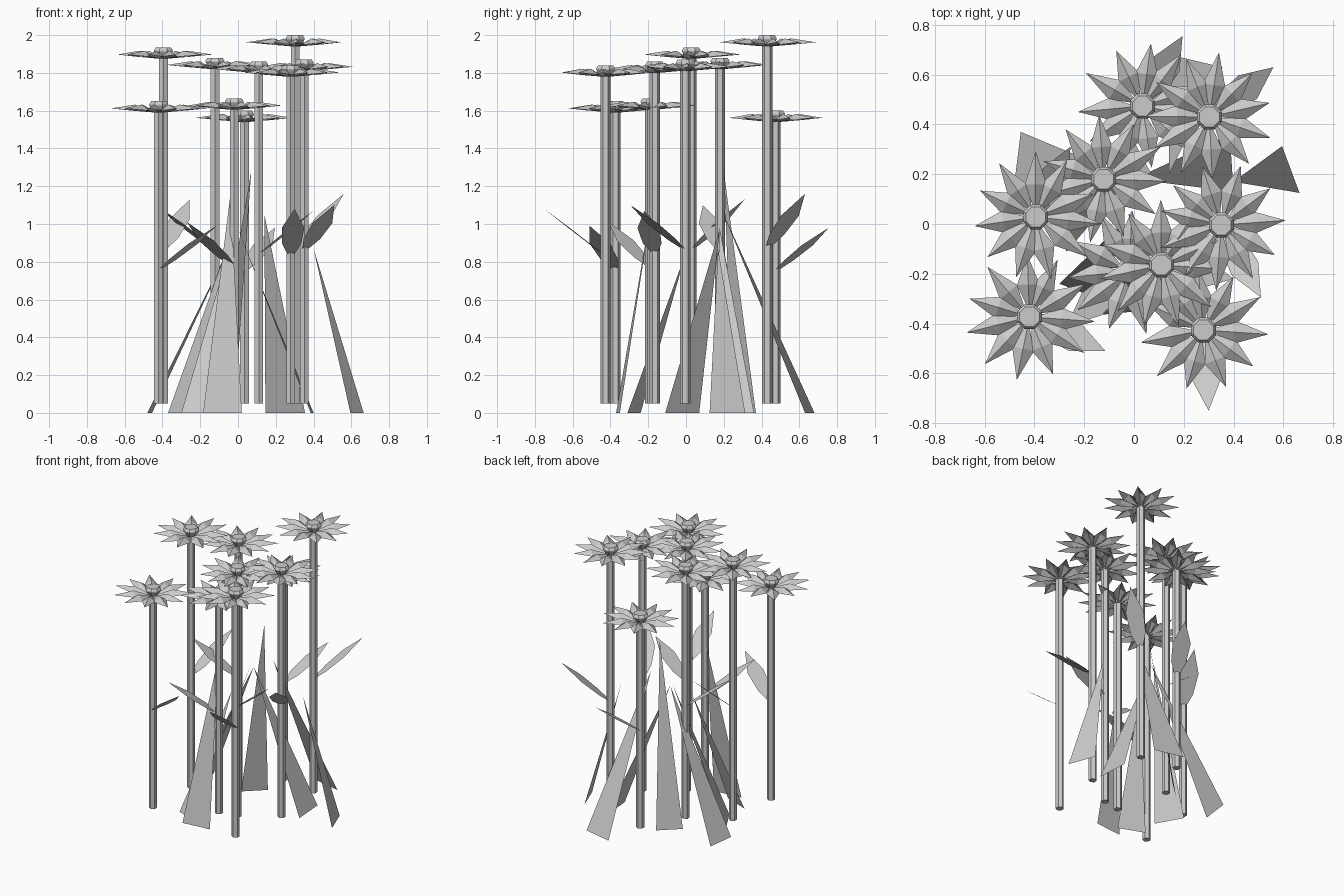
import bpy, bmesh, math, random
from mathutils import Vector

random.seed(4)
cube = bpy.data.objects.get("Cube")
if cube:
    bpy.data.objects.remove(cube, do_unlink=True)

grey = bpy.data.materials.new("plain grey")
grey.use_nodes = True
shade = (0.6, 0.6, 0.6, 1)
grey.diffuse_color = shade
grey.node_tree.nodes["Principled BSDF"].inputs["Base Color"].default_value = shade


def finish(bm, name):
    mesh = bpy.data.meshes.new(name)
    bm.to_mesh(mesh)
    bm.free()
    mesh.materials.append(grey)
    obj = bpy.data.objects.new(name, mesh)
    bpy.context.collection.objects.link(obj)
    return obj


def face(bm, points):
    return bm.faces.new([bm.verts.new(p) for p in points])


def lathe(bm, centre, profile, sides):
    """Flat-sided solid from (radius, height) rings, capped at both ends."""
    rings = []
    for r, h in profile:
        angles = [math.tau * (i + 0.5) / sides for i in range(sides)]
        rings.append([bm.verts.new(centre + Vector((r * math.cos(a), r * math.sin(a), h)))
                      for a in angles])
    for low, high in zip(rings, rings[1:]):
        for i in range(sides):
            j = (i + 1) % sides
            bm.faces.new((low[i], low[j], high[j], high[i]))
    bm.faces.new(rings[0][::-1])
    bm.faces.new(rings[-1])


def petal(bm, centre, angle, length):
    """Kite-shaped petal folded along a raised middle ridge."""
    out = Vector((math.cos(angle), math.sin(angle), 0))
    side = Vector((-out.y, out.x, 0)) * 0.045
    up = Vector((0, 0, 1))
    root = bm.verts.new(centre + out * 0.02 - up * 0.03)
    ridge = bm.verts.new(centre + out * 0.13 + up * 0.012)
    tip = bm.verts.new(centre + out * length - up * 0.008)
    left, right = [bm.verts.new(centre + out * 0.13 + side * s - up * 0.02) for s in (1, -1)]
    for tri in ((root, ridge, left), (ridge, tip, left), (root, right, ridge), (right, tip, ridge)):
        bm.faces.new(tri)


def leaf(root, tip, name):
    """Flat pointed leaf that rises from the stem."""
    root, tip = Vector(root), Vector(tip)
    along = tip - root
    side = Vector((-along.y, along.x, 0)).normalized()
    outline = [(0, 0.012), (0.25, 0.05), (0.6, 0.06)]
    points = [root + along * t - side * w for t, w in outline] + [tip]
    points += [root + along * t + side * w for t, w in reversed(outline)]
    bm = bmesh.new()
    face(bm, points)
    finish(bm, name)


# Each flower: head position, leaf height on the stem, leaf tip
flowers = [
    ((0.034, 0.474, 1.57), 0.75, (0.195, 0.755, 0.98)),
    ((0.303, 0.43, 1.97), 0.87, (0.56, 0.63, 1.16)),
    ((-0.122, 0.18, 1.85), 0.86, (-0.435, 0.09, 1.10)),
    ((-0.395, 0.028, 1.905), 0.86, (-0.256, 0.31, 1.13)),
    ((0.351, -0.004, 1.84), 0.86, (0.51, -0.295, 1.10)),
    ((0.11, -0.165, 1.83), 0.84, (0.40, -0.22, 1.07)),
    ((-0.42, -0.373, 1.62), 0.755, (-0.115, -0.51, 0.99)),
    ((0.279, -0.426, 1.81), 0.83, (0.30, -0.75, 1.08)),
    ((-0.02, -0.19, 1.635), 0.77, (-0.27, -0.41, 1.01)),
]
PETALS = 11
for n, (head, leaf_z, leaf_tip) in enumerate(flowers, 1):
    head = Vector(head)
    ground = Vector((head.x, head.y, 0))

    # Stem
    bm = bmesh.new()
    lathe(bm, ground, [(0.027, 0.05), (0.027, head.z - 0.02)], 6)
    finish(bm, f"stem_{n}")

    # Flower centre
    bm = bmesh.new()
    lathe(bm, head, [(0.03, -0.03), (0.054, 0.008), (0.054, 0.014), (0.043, 0.03)], 8)
    finish(bm, f"flower_centre_{n}")

    # Petals
    bm = bmesh.new()
    turn = random.uniform(0, math.tau)
    for i in range(PETALS):
        angle = turn + math.tau * i / PETALS + random.uniform(-0.06, 0.06)
        petal(bm, head, angle, random.uniform(0.245, 0.265))
    finish(bm, f"petals_{n}")

    leaf((head.x, head.y, leaf_z), leaf_tip, f"leaf_{n}")

# Grass blades: two ground corners and the tip
blades = [
    ((-0.455, 0.37), (-0.48, 0.17), (0.0, 0.18, 0.97)),
    ((0.145, 0.68), (0.355, 0.63), (0.14, 0.20, 1.05)),
    ((0.595, 0.313), (0.665, 0.125), (0.40, 0.17, 0.87)),
    ((-0.185, -0.37), (0.02, -0.35), (-0.04, -0.17, 1.16)),
    ((-0.30, -0.24), (-0.12, -0.31), (-0.05, 0.0, 0.85)),
    ((-0.37, 0.07), (-0.27, -0.11), (-0.02, 0.18, 0.98)),
    ((0.40, 0.13), (0.385, 0.36), (0.0, 0.18, 0.97)),
    ((-0.02, 0.37), (-0.15, 0.25), (0.07, 0.20, 1.28)),
]
for n, (a, b, tip) in enumerate(blades, 1):
    bm = bmesh.new()
    face(bm, [(*a, 0), (*b, 0), tip])
    finish(bm, f"grass_blade_{n}")
